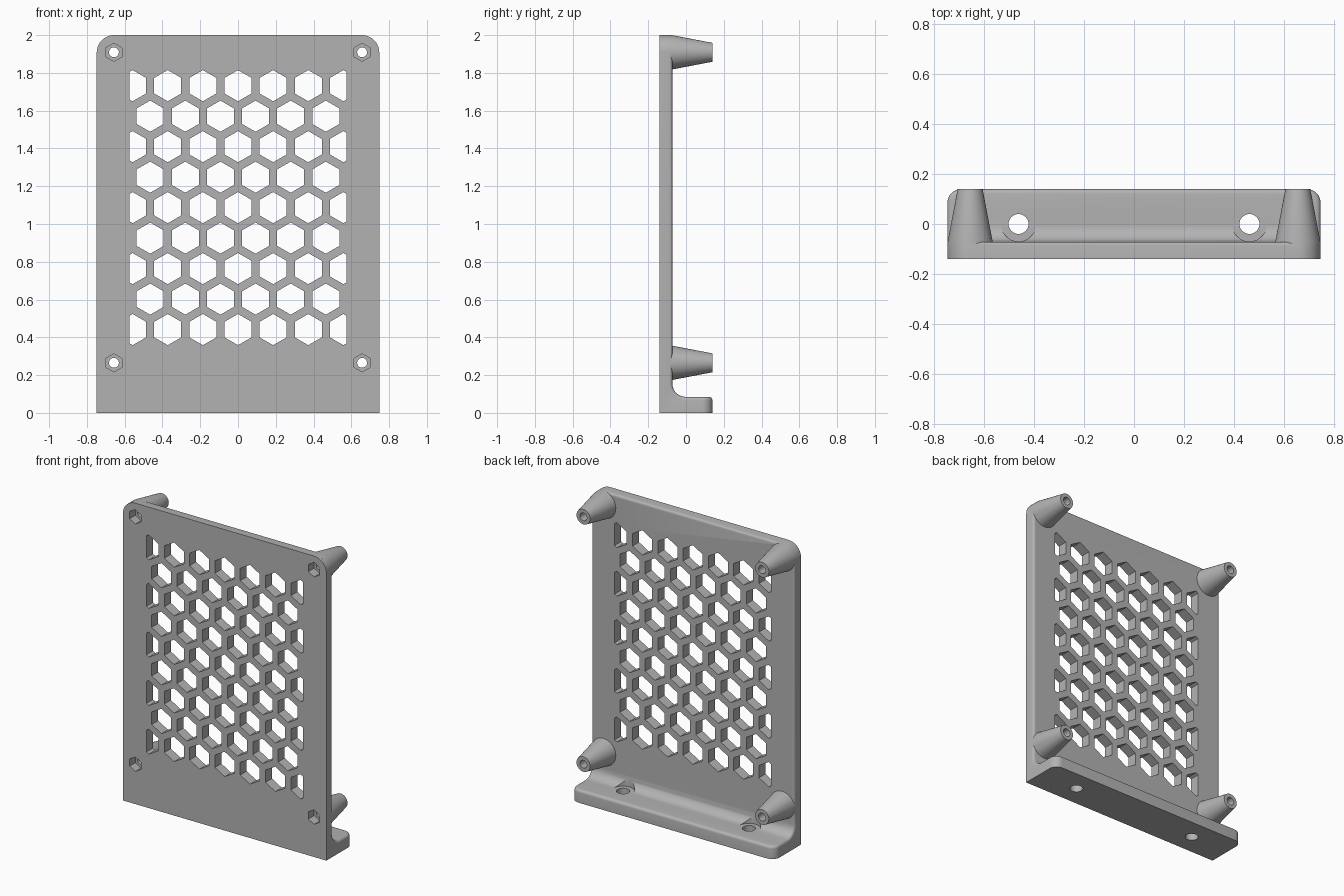
import bpy, bmesh
from math import sin, cos, pi, radians
from mathutils import Vector

cube = bpy.data.objects.get("Cube")
if cube:
    bpy.data.objects.remove(cube)

W, FRONT, BACK, PLATE, H, LEDGE = 0.748, -0.14, 0.14, -0.072, 2.0, 0.085
POSTS = [(sx * 0.657, z) for sx in (-1, 1) for z in (0.265, 1.909)]

grey = bpy.data.materials.new("plain grey")
grey.use_nodes = True
colour = (0.45, 0.45, 0.45, 1)
grey.diffuse_color = colour
grey.node_tree.nodes["Principled BSDF"].inputs["Base Color"].default_value = colour


def make_object(name, bm):
    bmesh.ops.recalc_face_normals(bm, faces=bm.faces)
    mesh = bpy.data.meshes.new(name)
    bm.to_mesh(mesh)
    bm.free()
    mesh.materials.append(grey)
    obj = bpy.data.objects.new(name, mesh)
    bpy.context.collection.objects.link(obj)
    return obj


def prism(bm, points, offset):
    """Extrude a closed loop of 3D points by an offset."""
    face = bm.faces.new([bm.verts.new(p) for p in points])
    new = bmesh.ops.extrude_face_region(bm, geom=[face])["geom"]
    bmesh.ops.translate(bm, vec=offset, verts=[v for v in new if isinstance(v, bmesh.types.BMVert)])


def ring(radius, sides):
    """Regular polygon with a corner at the top."""
    return [(radius * sin(2 * pi * i / sides), radius * cos(2 * pi * i / sides)) for i in range(sides)]


def bore_y(bm, x, z, outline, y0, y1):
    prism(bm, [(x + a, y0, z + b) for a, b in outline], Vector((0, y1 - y0, 0)))


def bore_z(bm, x, y, outline, z0, z1):
    prism(bm, [(x + a, y + b, z0) for a, b in outline], Vector((0, 0, z1 - z0)))


def round_edges(bm, test, radius, segments):
    edges = [e for e in bm.edges if test(e)]
    bmesh.ops.bevel(bm, geom=edges, offset=radius, segments=segments, profile=0.5,
                    affect='EDGES', clamp_overlap=True)
    bm.normal_update()


def direction(e):
    return (e.verts[1].co - e.verts[0].co).normalized()


def middle(e):
    return (e.verts[0].co + e.verts[1].co) / 2


# Plate and ledge: an L profile with rounded corners and inner fillet
bm = bmesh.new()
profile = [(FRONT, 0), (BACK, 0), (BACK, LEDGE), (PLATE, LEDGE), (PLATE, H), (FRONT, H)]
prism(bm, [(-W, y, z) for y, z in profile], Vector((2 * W, 0, 0)))
bmesh.ops.recalc_face_normals(bm, faces=bm.faces)
round_edges(bm, lambda e: abs(direction(e).y) > 0.9 and middle(e).z > 1.99, 0.092, 10)
round_edges(bm, lambda e: abs(direction(e).z) > 0.9 and middle(e).y > 0.13, 0.055, 8)
round_edges(bm, lambda e: abs(direction(e).x) > 0.9 and (middle(e) - Vector((0, PLATE, LEDGE))).length < 0.01,
            0.07, 10)


# Soft rim around the inner faces
def inner(f):
    n, c = f.normal, f.calc_center_median()
    return abs(n.x) < 0.01 and n.y > -0.01 and n.z > -0.01 and c.y < 0.135 and c.z < 1.99


round_edges(bm, lambda e: sum(inner(f) for f in e.link_faces) == 1, 0.018, 4)
bracket = make_object("bracket", bm)

# Tapered standoffs, lofted from rings
bm = bmesh.new()
for x, z in POSTS:
    loops = [[bm.verts.new((x + a, y, z + b)) for a, b in ring(r, 48)]
             for y, r in ((-0.12, 0.0905), (PLATE, 0.0905), (BACK, 0.05))]
    for low, high in zip(loops, loops[1:]):
        for i in range(48):
            j = (i + 1) % 48
            bm.faces.new((low[i], low[j], high[j], high[i]))
    bm.faces.new(loops[0])
    bm.faces.new(loops[-1])
standoffs = make_object("standoffs", bm)

# Honeycomb vents, trimmed at the sides
bm = bmesh.new()
PITCH, R, EDGE = 0.186, 0.0825, 0.575
for row in range(9):
    z = 0.441 + row * 0.1614
    count = 7 - row % 2
    for col in range(count):
        x = (col - (count - 1) / 2) * PITCH
        outline = []
        for a, b in ring(R, 6):
            if abs(x + a) > EDGE:
                over = EDGE - abs(x)
                a = over if a > 0 else -over
                b = (R - over * 0.577) * (1 if b > 0 else -1)
            outline.append((a, b))
        bore_y(bm, x, z, outline, -0.2, 0.0)
# Nut pockets and ledge holes
for x, z in POSTS:
    bore_y(bm, x, z, ring(0.048, 6), -0.2, -0.08)
for x in (-0.463, 0.463):
    bore_z(bm, x, 0, ring(0.04, 32), -0.1, LEDGE + 0.05)
vents = make_object("vent_cutter", bm)

# Screw bores and screw head clearance
bm = bmesh.new()
for x, z in POSTS:
    bore_y(bm, x, z, ring(0.026, 32), -0.3, 0.3)
for x in (-0.463, 0.463):
    bore_z(bm, x, 0, ring(0.07, 40), LEDGE + 0.0005, 0.17)
bores = make_object("bore_cutter", bm)

# Combine into one solid
bpy.ops.object.select_all(action='DESELECT')
bpy.context.view_layer.objects.active = bracket
bracket.select_set(True)
for tool, operation in ((standoffs, 'UNION'), (vents, 'DIFFERENCE'), (bores, 'DIFFERENCE')):
    mod = bracket.modifiers.new(tool.name, 'BOOLEAN')
    mod.object, mod.operation, mod.solver = tool, operation, 'EXACT'
    bpy.ops.object.modifier_apply(modifier=mod.name)
    bpy.data.objects.remove(tool)
bpy.ops.object.shade_smooth_by_angle(angle=radians(30))
